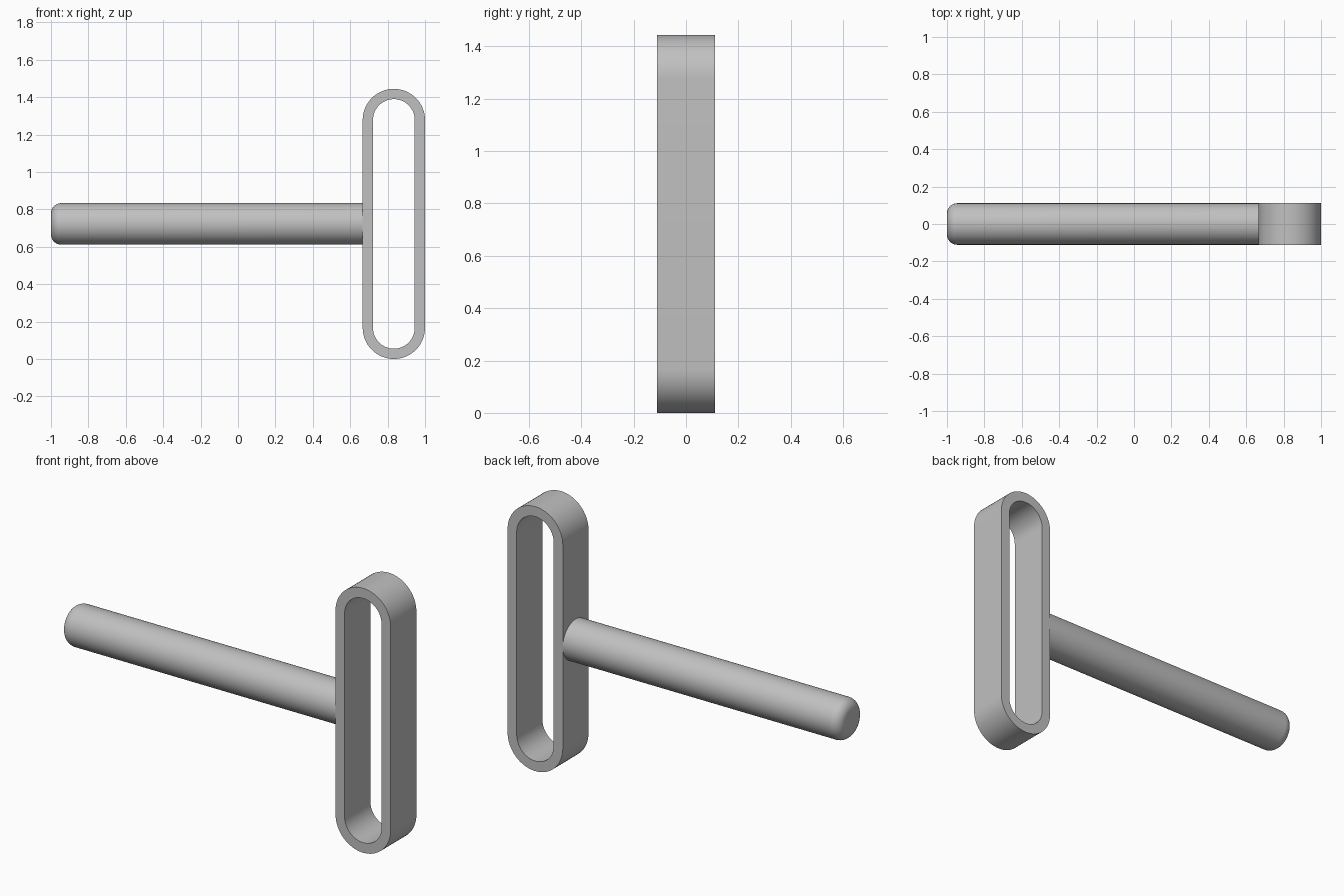
import bpy
import bmesh
from math import pi, sin, cos, radians

cube = bpy.data.objects.get("Cube")
if cube:
    bpy.data.objects.remove(cube, do_unlink=True)

HEIGHT = 1.444      # loop height
RADIUS = 0.1667     # outer end radius of the loop
WALL = 0.055
HALF_DEPTH = 0.111  # also the rod radius
LOOP_X = 1 - RADIUS
MID_Z = HEIGHT / 2

grey = bpy.data.materials.new("plain grey")
grey.use_nodes = True
colour = (0.53, 0.53, 0.53, 1)
grey.diffuse_color = colour
grey.node_tree.nodes["Principled BSDF"].inputs["Base Color"].default_value = colour


def finish(bm, name):
    """Turn a bmesh into a smooth object with sharp edges kept."""
    bmesh.ops.recalc_face_normals(bm, faces=bm.faces)
    mesh = bpy.data.meshes.new(name)
    bm.to_mesh(mesh)
    bm.free()
    mesh.materials.append(grey)
    obj = bpy.data.objects.new(name, mesh)
    bpy.context.collection.objects.link(obj)
    bpy.ops.object.select_all(action="DESELECT")
    obj.select_set(True)
    bpy.context.view_layer.objects.active = obj
    bpy.ops.object.shade_smooth_by_angle(angle=radians(30))
    return obj


def bridge(bm, a, b):
    """Join two closed rings of vertices with quads."""
    for i in range(len(a)):
        j = (i + 1) % len(a)
        bm.faces.new((a[i], a[j], b[j], b[i]))


def slot_ring(bm, radius, y, steps=32):
    """Straight-sided outline with half-round top and bottom."""
    ring = []
    for side in (1, -1):
        centre = MID_Z + side * (MID_Z - RADIUS)
        for i in range(steps + 1):
            a = pi * i / steps
            ring.append(bm.verts.new((LOOP_X + side * radius * cos(a), y,
                                      centre + side * radius * sin(a))))
    return ring


# Upright loop: an extruded slot outline with a slot-shaped opening
bm = bmesh.new()
rings = [slot_ring(bm, r, y) for r, y in (
    (RADIUS, -HALF_DEPTH), (RADIUS, HALF_DEPTH),
    (RADIUS - WALL, HALF_DEPTH), (RADIUS - WALL, -HALF_DEPTH))]
for k in range(4):
    bridge(bm, rings[k], rings[(k + 1) % 4])
finish(bm, "upright_loop")

# Rod: round bar with a filleted free end, meeting the loop wall
bm = bmesh.new()
FILLET = 0.055
profile = [(-1 + FILLET * (1 - cos(a)), HALF_DEPTH - FILLET * (1 - sin(a)))
           for a in (pi / 2 * i / 10 for i in range(11))]
profile.append((1 - 2 * RADIUS + 0.005, HALF_DEPTH))
SIDES = 64
rings = [[bm.verts.new((x, r * cos(2 * pi * i / SIDES), MID_Z + r * sin(2 * pi * i / SIDES)))
          for i in range(SIDES)] for x, r in profile]
for a, b in zip(rings, rings[1:]):
    bridge(bm, a, b)
bm.faces.new(rings[0])
bm.faces.new(rings[-1])
finish(bm, "rod")
